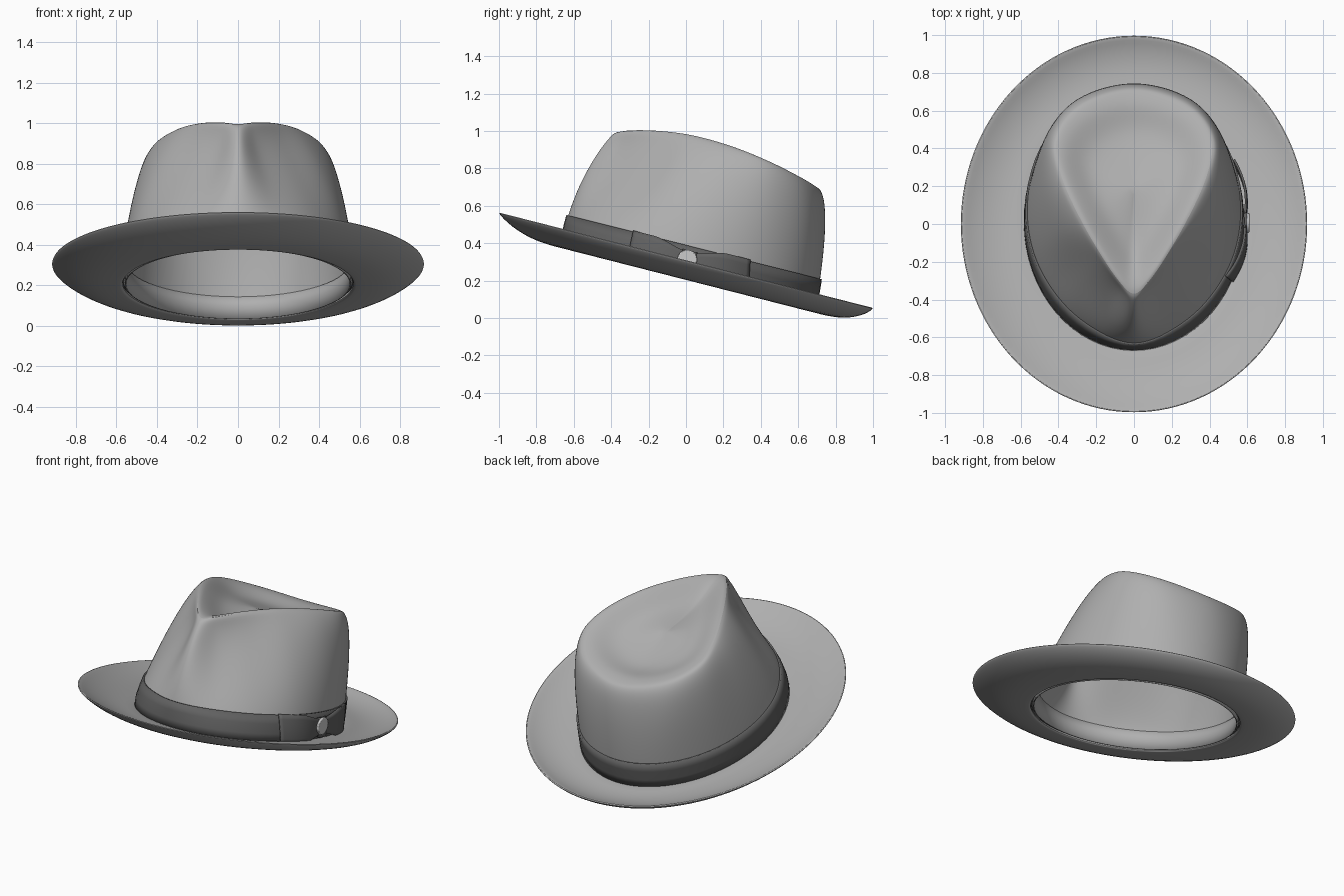
import bpy, math
from mathutils import Vector

if "Cube" in bpy.data.objects:
    bpy.data.objects.remove(bpy.data.objects["Cube"])

SEG = 64


def plane(y):
    # tilted rim plane of the hat
    return 0.305 - 0.255 * y


def material(name, v):
    m = bpy.data.materials.new(name)
    m.diffuse_color = (v, v, v, 1)
    m.use_nodes = True
    m.node_tree.nodes["Principled BSDF"].inputs["Base Color"].default_value = m.diffuse_color
    return m


FELT, DARK, LIGHT = material("felt", .43), material("dark_ribbon", .12), material("button", .6)


def make(name, verts, faces, subsurf=0, thick=0, offset=-1, mat=FELT):
    me = bpy.data.meshes.new(name)
    me.from_pydata([tuple(v) for v in verts], [], faces)
    me.update()
    ob = bpy.data.objects.new(name, me)
    bpy.context.collection.objects.link(ob)
    me.materials.append(mat)
    if thick:
        s = ob.modifiers.new("thickness", 'SOLIDIFY')
        s.thickness, s.offset = thick, offset
    if subsurf:
        s = ob.modifiers.new("smooth", 'SUBSURF')
        s.levels = s.render_levels = subsurf
    bpy.ops.object.select_all(action='DESELECT')
    ob.select_set(True)
    bpy.context.view_layer.objects.active = ob
    bpy.ops.object.shade_smooth_by_angle(angle=math.radians(50))
    return ob


def loft(name, rings, closed=False, cap=None, **kw):
    n = len(rings[0])
    verts = [p for r in rings for p in r]
    faces = []
    for i in range(len(rings) if closed else len(rings) - 1):
        k = (i + 1) % len(rings)
        for j in range(n):
            l = (j + 1) % n
            faces.append((i * n + j, i * n + l, k * n + l, k * n + j))
    if cap:
        verts.append(cap)
        b = (len(rings) - 1) * n
        faces += [(b + j, b + (j + 1) % n, len(verts) - 1) for j in range(n)]
    return make(name, verts, faces, **kw)


# crown guides from front to back on the right half: crease ridge and shoulder
RIDGE = [(0, -.375, 1.0), (.08, -.31, 1.012), (.18, -.16, 1.01), (.285, .03, .985),
         (.385, .25, .922), (.415, .45, .84), (.28, .62, .752), (0, .70, .70)]
SHOULDER = [(0, -.52, .87), (.09, -.34, .78), (.23, -.22, .78), (.43, -.03, .83),
            (.52, .22, .84), (.50, .48, .78), (.335, .70, .71), (0, .79, .68)]


def guide(keys, phi):
    # smooth curve through the keys, mirrored across x = 0
    n = len(keys) - 1
    s = (phi / math.pi * n) % (2 * n)
    i = int(s)
    t = s - i

    def key(k):
        k %= 2 * n
        if k <= n:
            return Vector(keys[k])
        x, y, z = keys[2 * n - k]
        return Vector((-x, y, z))
    a, b, c, d = (key(i + o) for o in (-1, 0, 1, 2))
    return 0.5 * (2 * b + (c - a) * t + (2 * a - 5 * b + 4 * c - d) * t * t
                  + (3 * b - a - 3 * c + d) * t ** 3)


def wall(phi, t):
    y = .0125 - .6775 * math.cos(phi)
    p0 = Vector((.575 * math.sin(phi), y, plane(y) - .085))
    k = 1.015 - .045 * math.cos(phi)
    p1 = Vector((p0.x * k, p0.y * k, p0.z + .2))
    p2, p3 = guide(SHOULDER, phi), guide(RIDGE, phi)
    u = 1 - t
    return u ** 3 * p0 + 3 * u * u * t * p1 + 3 * u * t * t * p2 + t ** 3 * p3


def on_wall(phi, h, out):
    # point on the wall at height h over the rim plane, pushed outwards
    lo, hi = -.1, .7
    for _ in range(24):
        m = (lo + hi) / 2
        p = wall(phi, m)
        if p.z - plane(p.y) < h:
            lo = m
        else:
            hi = m
    p = wall(phi, lo)
    return p + Vector((math.sin(phi) / .575, -math.cos(phi) / .69, 0)).normalized() * out


ANG = [2 * math.pi * j / SEG for j in range(SEG)]


def dent(p, u):
    # crease depth, fading out towards the narrow front
    s = min(u / .5, 1)
    f = max(0, min(1, (p.y + .40) / .40))
    return p - Vector((0, 0, .08 * s * s * (3 - 2 * s) * f * (2 - f)))


# crown with teardrop crease
rings = [[wall(a, t) for a in ANG] for t in (0, .12, .25, .4, .55, .7, .82, .92, 1)]
centre = Vector((0, .2, .92))
for u in (.1, .22, .4, .6, .8):
    rings.append([dent(guide(RIDGE, a).lerp(centre, u), u) for a in ANG])
# relax the crease rings so the valley stays round
for _ in range(6):
    old = [list(r) for r in rings]
    for i in range(9, len(rings) - 1):
        for j in range(SEG):
            rings[i][j] = old[i][j] * .5 + (old[i][j - 1] + old[i][(j + 1) % SEG]) * .25
loft("crown", rings, cap=dent(centre, 1), subsurf=2, thick=.018)


# brim, dished with upturned edge
def brim_ring(f, h):
    rx, ry, cy = .568 + .352 * f, .6775 + .3225 * f, .0125 * (1 - f)
    return [Vector((rx * math.sin(a), cy - ry * math.cos(a),
                    plane(cy - ry * math.cos(a)) + h)) for a in ANG]


PROFILE = [(0, -.098), (.02, -.102), (.2, -.101), (.4, -.096), (.6, -.081), (.8, -.053),
           (.93, -.024), (.985, -.007), (1, .0), (.985, .006), (.93, -.002), (.8, -.026),
           (.6, -.051), (.4, -.066), (.2, -.072), (0, -.072)]
loft("brim", [brim_ring(f, h) for f, h in PROFILE], closed=True, subsurf=1)

# sweatband inside the opening
loft("sweatband", [[on_wall(a, h, -.017) for a in ANG] for h in (-.096, -.03, .018)],
     thick=.006)

# ribbon band
loft("ribbon_band", [[on_wall(a, h, .008) for a in ANG] for h in (-.08, -.03, .03, .085)],
     thick=.012, mat=DARK)


def patch(name, nb, nh, point, **kw):
    verts = [point(i / nb, j / nh) for i in range(nb + 1) for j in range(nh + 1)]
    faces = []
    for i in range(nb):
        for j in range(nh):
            a = i * (nh + 1) + j
            faces.append((a, a + nh + 1, a + nh + 2, a + 1))
    return make(name, verts, faces, **kw)


# flat bow on the right side, pinched at the middle
def bow_point(u, v):
    y = .64 * u - .32
    e = min(abs(y) / .2, 1)
    half = .047 + .043 * e * e * (3 - 2 * e)
    out = .018 + .018 * math.sin(math.pi * min(abs(y) / .32, 1))
    return on_wall(math.acos(-y / .69), .003 + half * (2 * v - 1), out)


# knot strap wrapping the bow
def knot_point(u, v):
    y = .08 * u - .04
    return on_wall(math.acos(-y / .69), -.065 + .125 * v, .030 - 4 * y * y)


patch("ribbon_bow", 32, 6, bow_point, thick=.012, mat=DARK)
patch("bow_knot", 4, 3, knot_point, thick=.012, mat=DARK)

# round button on the knot
bpy.ops.mesh.primitive_cylinder_add(vertices=32, radius=.053, depth=.016,
                                    location=on_wall(math.pi / 2 - .015, .008, .030),
                                    rotation=(0, math.pi / 2, 0))
button = bpy.context.object
button.name = "bow_button"
button.data.materials.append(LIGHT)
bev = button.modifiers.new("bevel", 'BEVEL')
bev.width, bev.segments = .005, 2
bpy.ops.object.shade_smooth_by_angle()
